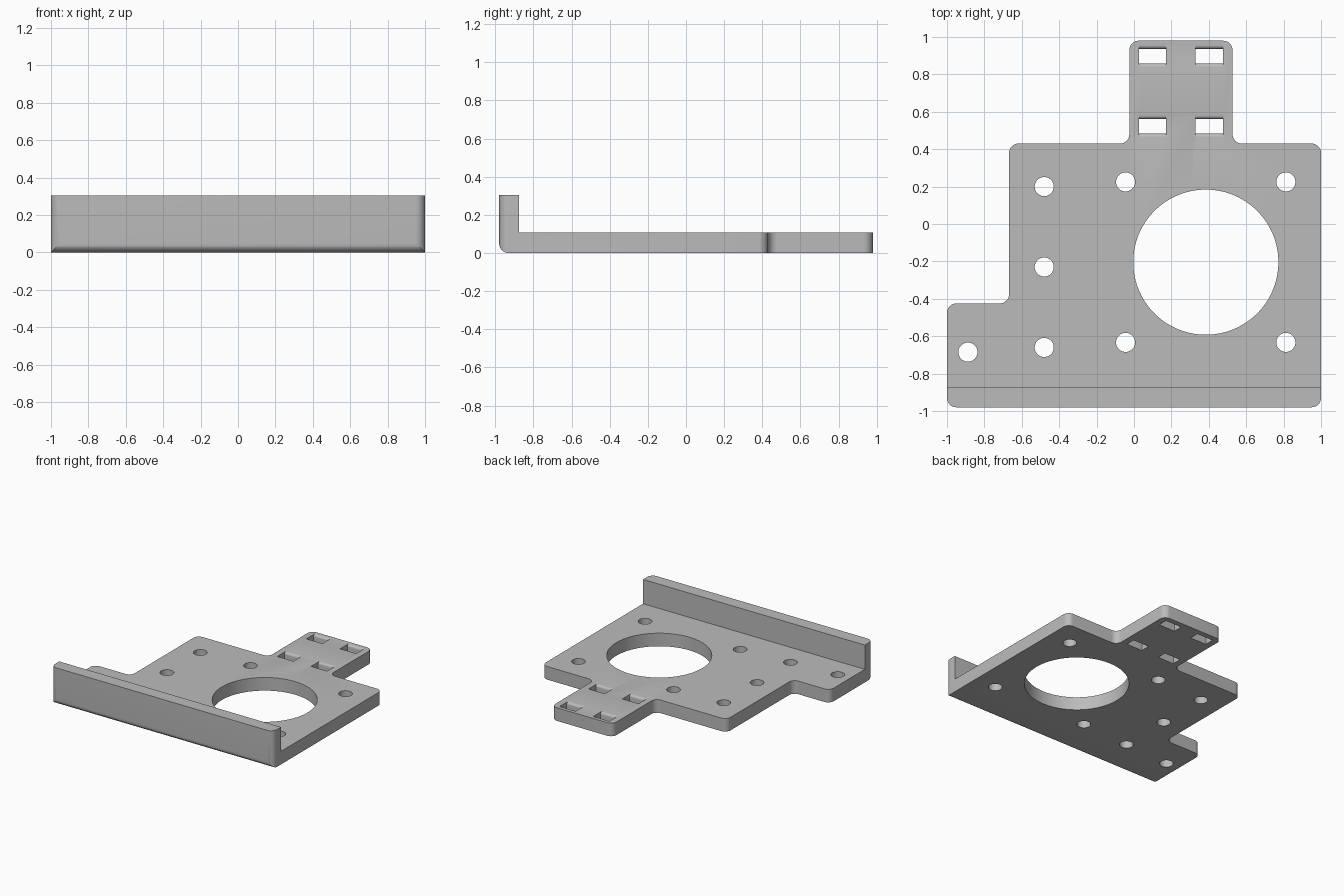
import bpy, bmesh, math
from mathutils import Vector

if "Cube" in bpy.data.objects:
    bpy.data.objects.remove(bpy.data.objects["Cube"], do_unlink=True)

PLATE, WALL, FRONT, WALL_BACK = 0.107, 0.305, -0.98, -0.875
R = 0.05

grey = bpy.data.materials.new("Light grey")
grey.use_nodes = True
colour = (0.5, 0.5, 0.5, 1)
grey.diffuse_color = colour
grey.node_tree.nodes["Principled BSDF"].inputs["Base Color"].default_value = colour


def arc(centre, r, a, b, steps):
    """Points on an arc from angle a to b in degrees."""
    angles = [math.radians(a + (b - a) * i / steps) for i in range(steps + 1)]
    return [(centre[0] + r * math.cos(t), centre[1] + r * math.sin(t)) for t in angles]


def rounded(points, r, steps=8):
    """Round every right-angled corner of an outline."""
    out = []
    for i, p in enumerate(points):
        p = Vector(p)
        u = (Vector(points[i - 1]) - p).normalized()
        v = (Vector(points[(i + 1) % len(points)]) - p).normalized()
        centre = p + (u + v) * r
        for k in range(steps + 1):
            t = math.pi / 2 * k / steps
            out.append(tuple(centre - v * r * math.cos(t) - u * r * math.sin(t)))
    return out


def add_prism(bm, profile, low, high, axis="z"):
    """Extrude a closed profile along z (profile in xy) or x (profile in yz)."""
    place = (lambda p, d: (p[0], p[1], d)) if axis == "z" else (lambda p, d: (d, p[0], p[1]))
    face = bm.faces.new([bm.verts.new(place(p, low)) for p in profile])
    ext = bmesh.ops.extrude_face_region(bm, geom=[face])["geom"]
    shift = Vector(place((0, 0), high - low))
    bmesh.ops.translate(bm, verts=[g for g in ext if isinstance(g, bmesh.types.BMVert)], vec=shift)


def finish(bm, name):
    bmesh.ops.recalc_face_normals(bm, faces=bm.faces)
    mesh = bpy.data.meshes.new(name)
    bm.to_mesh(mesh)
    bm.free()
    mesh.materials.append(grey)
    obj = bpy.data.objects.new(name, mesh)
    bpy.context.collection.objects.link(obj)
    return obj


# Bracket blank: full-height rounded outline
outline = [(-1, FRONT), (1, FRONT), (1, 0.43), (0.527, 0.43), (0.527, 0.98),
           (-0.025, 0.98), (-0.025, 0.43), (-0.668, 0.43), (-0.668, -0.425), (-1, -0.425)]
bm = bmesh.new()
add_prism(bm, rounded(outline, R), 0, WALL)
bracket = finish(bm, "mounting_bracket")

# Space above the plate, leaving the front wall standing
bm = bmesh.new()
add_prism(bm, [(-2, WALL_BACK), (2, WALL_BACK), (2, 2), (-2, 2)], PLATE, 1)
cutters = [finish(bm, "plate_top_cutter")]

# Round holes, the motor opening and the rounded front bottom edge
bm = bmesh.new()
holes = [(-0.48, 0.2), (-0.48, -0.23), (-0.48, -0.66), (-0.888, -0.685)]
holes += [(x, y) for x in (-0.045, 0.812) for y in (0.225, -0.633)]
for centre in holes:
    add_prism(bm, arc(centre, 0.051, 0, 352.5, 47), -0.1, 0.2)
add_prism(bm, arc((0.384, -0.204), 0.388, 0, 357, 119), -0.1, 0.2)
edge = arc((FRONT + R, R), R, 180, 270, 10)
add_prism(bm, edge + [(FRONT + R, -0.1), (FRONT - 0.1, -0.1), (FRONT - 0.1, R)], -1.5, 1.5, "x")

# Tie slots with rounded upper lips
lip = 0.02
for back in (0.936, 0.561):
    front = back - 0.077
    profile = [(front, -0.1), (back, -0.1)]
    profile += arc((back + lip, PLATE - lip), lip, 180, 90, 6)
    profile += [(back + lip, 0.2), (front - lip, 0.2)]
    profile += arc((front - lip, PLATE - lip), lip, 90, 0, 6)
    for left in (0.026, 0.33):
        add_prism(bm, profile, left, left + 0.145, "x")
cutters.append(finish(bm, "hole_cutter"))

for cutter in cutters:
    cutter.hide_render = True
    cut = bracket.modifiers.new(cutter.name, "BOOLEAN")
    cut.operation = "DIFFERENCE"
    cut.solver = "EXACT"
    cut.object = cutter

# Bake the cuts and remove the helpers
bpy.context.view_layer.objects.active = bracket
bracket.select_set(True)
for cutter in cutters:
    bpy.ops.object.modifier_apply(modifier=cutter.name)
for cutter in cutters:
    bpy.data.objects.remove(cutter, do_unlink=True)
bpy.ops.object.shade_smooth_by_angle(angle=math.radians(30))
